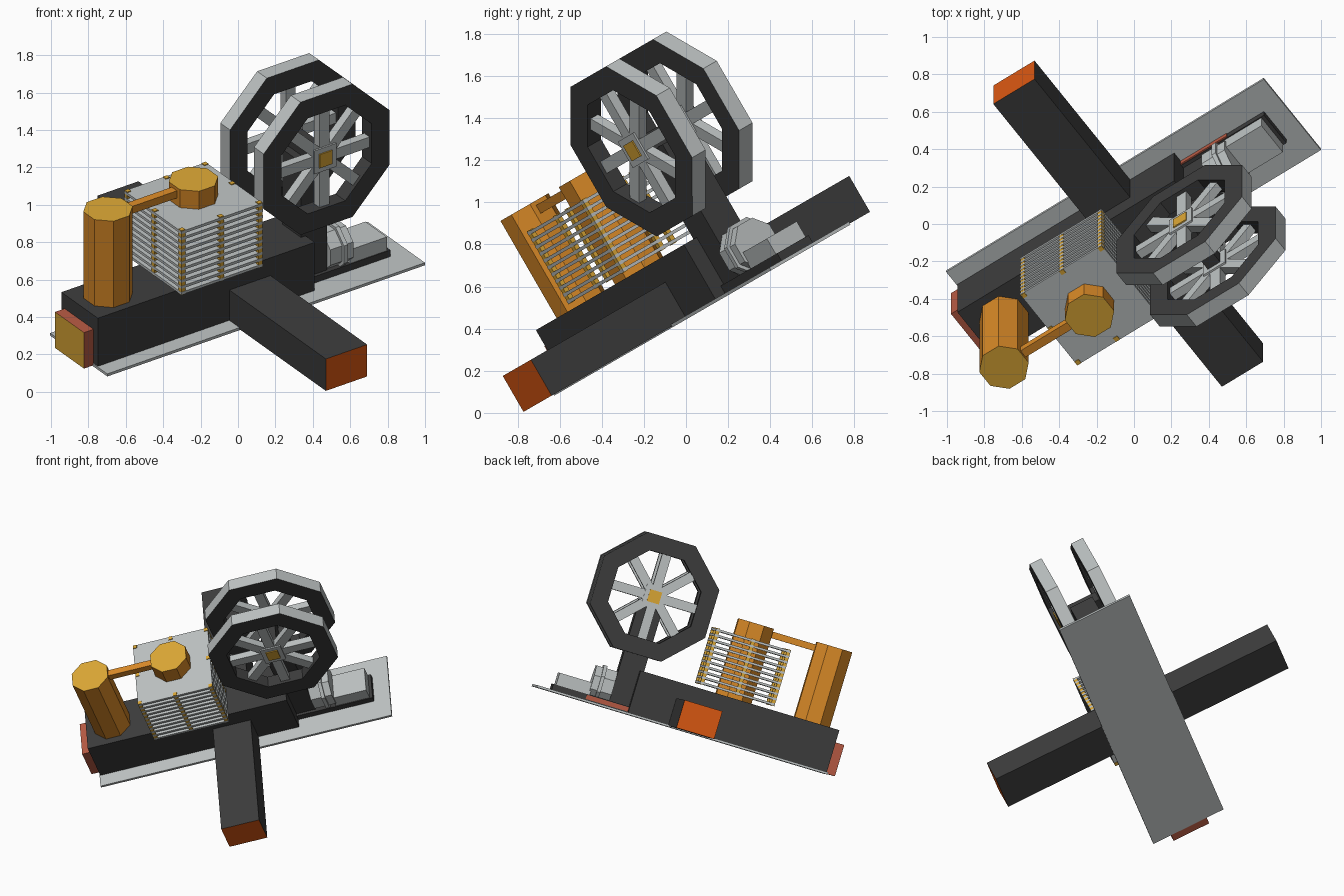
import bpy, bmesh, math
from mathutils import Matrix, Vector

if "Cube" in bpy.data.objects:
    bpy.data.objects.remove(bpy.data.objects["Cube"], do_unlink=True)

# The whole machine is yawed, then pitched forward
POSE = Matrix.Rotation(math.radians(30), 4, 'X') @ Matrix.Rotation(math.radians(35), 4, 'Z')
MID = 0.255          # centre line of the machine across its width
DECK = 0.40          # top of the base plate


def material(name, rgb):
    m = bpy.data.materials.new(name)
    m.use_nodes = True
    m.diffuse_color = (*rgb, 1)
    b = next(n for n in m.node_tree.nodes if n.type == 'BSDF_PRINCIPLED')
    b.inputs["Base Color"].default_value = (*rgb, 1)
    b.inputs["Roughness"].default_value = 0.6
    return m


SILVER = material("silver", (0.50, 0.53, 0.53))
DARK = material("charcoal", (0.045, 0.045, 0.045))
GOLD = material("gold", (0.70, 0.38, 0.035))
AMBER = material("amber", (0.69, 0.25, 0.02))
ORANGE = material("orange", (0.69, 0.095, 0.006))
BRICK = material("brick", (0.46, 0.10, 0.055))


def finish(name, bm, mats, rule=None):
    """Turn a bmesh into a posed object; rule picks a material by face normal."""
    bmesh.ops.recalc_face_normals(bm, faces=bm.faces)
    bm.normal_update()
    if rule:
        for f in bm.faces:
            f.material_index = rule(f)
    me = bpy.data.meshes.new(name)
    bm.to_mesh(me)
    bm.free()
    for m in mats:
        me.materials.append(m)
    ob = bpy.data.objects.new(name, me)
    bpy.context.collection.objects.link(ob)
    ob.matrix_world = POSE
    return ob


def add_box(bm, x, y, z, turn=None):
    size = [r[1] - r[0] for r in (x, y, z)]
    mid = [(r[1] + r[0]) / 2 for r in (x, y, z)]
    m = Matrix.Translation(mid) @ Matrix.Diagonal((*size, 1))
    bmesh.ops.create_cube(bm, size=1, matrix=(turn @ m) if turn else m)


def box(name, x, y, z, mats, rule=None):
    bm = bmesh.new()
    add_box(bm, x, y, z)
    return finish(name, bm, mats, rule)


def prism(name, centre, radius, depth, axis, mats, rule=None):
    """Eight-sided prism along axis 'X' or 'Z'."""
    bm = bmesh.new()
    turn = Matrix.Rotation(math.pi / 2, 4, 'Y') if axis == 'X' else Matrix()
    m = Matrix.Translation(centre) @ turn @ Matrix.Rotation(math.pi / 8, 4, 'Z')
    bmesh.ops.create_cone(bm, cap_ends=True, segments=8, radius1=radius,
                          radius2=radius, depth=depth, matrix=m)
    return finish(name, bm, mats, rule)


# Base plate, main body and cross beam
box("base_plate", (-0.86, 1.213), (-0.01, 0.523), (0.384, DECK), [SILVER])
box("main_body", (-0.855, 0.56), (0.085, 0.425), (DECK, 0.697), [DARK])
box("cross_beam", (0.003, 0.272), (-0.815, 1.316), (0.39, 0.587), [DARK, ORANGE],
    lambda f: int(abs(f.normal.y) > 0.9))
box("end_block", (-0.918, -0.855), (0.125, 0.395), (0.388, 0.61), [BRICK, GOLD],
    lambda f: int(f.normal.x < -0.9))

# Two tanks joined by a pipe
TANK_X = (-0.67, -0.112)
TANK_TOP = 1.23
for name, x in zip(("end_tank", "cooled_tank"), TANK_X):
    prism(name, (x, MID, (0.69 + TANK_TOP) / 2), 0.135, TANK_TOP - 0.69, 'Z',
          [AMBER, GOLD], lambda f: int(f.normal.z > 0.9))
box("tank_pipe", TANK_X, (MID - 0.024, MID + 0.024), (1.165, 1.21), [AMBER])

# Stack of cooling fins held by corner and mid-edge posts
HALF = 0.266
bm = bmesh.new()
for i in range(11):
    z = 0.728 + i * 0.0375
    add_box(bm, (TANK_X[1] - HALF, TANK_X[1] + HALF), (MID - HALF, MID + HALF), (z, z + 0.016))
finish("cooling_fins", bm, [SILVER])
bm = bmesh.new()
for i in (-1, 0, 1):
    for j in (-1, 0, 1):
        if i or j:
            x, y = TANK_X[1] + i * (HALF - 0.014), MID + j * (HALF - 0.014)
            add_box(bm, (x - 0.013, x + 0.013), (y - 0.013, y + 0.013), (0.725, 1.124))
finish("fin_posts", bm, [GOLD])

# Pair of spoked wheels on a post
HUB_X, HUB_Z = 0.615, 1.205
APOTHEM, HOLE, WIDTH = 0.41, 0.295, 0.09


def wheel(side, y, out):
    y0, y1 = y - WIDTH / 2, y + WIDTH / 2
    scale = 1 / math.cos(math.pi / 8)
    bm = bmesh.new()
    loops = []
    for k in range(8):
        t = math.pi / 8 + k * math.pi / 4
        loops.append([bm.verts.new((HUB_X + r * scale * math.cos(t), yy,
                                    HUB_Z + r * scale * math.sin(t)))
                      for r, yy in ((APOTHEM, y0), (APOTHEM, y1), (HOLE, y1), (HOLE, y0))])
    for k in range(8):
        p, q = loops[k], loops[(k + 1) % 8]
        for j in range(4):
            bm.faces.new((p[j], p[(j + 1) % 4], q[(j + 1) % 4], q[j]))
    hub = Vector((HUB_X, y, HUB_Z))

    def tread(f):
        d = f.calc_center_median() - hub
        return int(abs(f.normal.y) < 0.5 and math.hypot(d.x, d.z) > (APOTHEM + HOLE) / 2)

    finish(side + "_wheel_rim", bm, [DARK, SILVER], tread)
    # spokes and hub plate
    bm = bmesh.new()
    for k in range(8):
        turn = Matrix.Translation(hub) @ Matrix.Rotation(k * math.pi / 4, 4, 'Y')
        add_box(bm, (0.03, HOLE + 0.01), (-0.025, 0.025), (-0.032, 0.032), turn)
    add_box(bm, (HUB_X - 0.072, HUB_X + 0.072), (y - 0.035, y + 0.035),
            (HUB_Z - 0.072, HUB_Z + 0.072))
    finish(side + "_wheel_spokes", bm, [SILVER])
    box(side + "_hub_cap", (HUB_X - 0.042, HUB_X + 0.042),
        sorted((y + out * 0.03, y + out * 0.042)), (HUB_Z - 0.042, HUB_Z + 0.042), [GOLD])


wheel("front", MID - 0.157, -1)
wheel("back", MID + 0.157, 1)
box("wheel_post", (0.53, 0.70), (0.17, 0.34), (DECK, 1.16), [DARK])
box("wheel_axle", (HUB_X - 0.04, HUB_X + 0.04), (MID - 0.15, MID + 0.15),
    (HUB_Z - 0.05, HUB_Z + 0.04), [DARK])

# Motor on its bed
box("motor_bed", (0.56, 1.10), (0.15, 0.36), (DECK, 0.44), [DARK])
box("bed_strip", (0.56, 0.86), (0.36, 0.367), (0.405, 0.435), [BRICK])
prism("motor_body", (0.775, MID, 0.53), 0.125, 0.15, 'X', [SILVER])
prism("motor_flange", (0.79, MID, 0.53), 0.143, 0.025, 'X', [SILVER])
box("motor_housing", (0.84, 1.08), (0.155, 0.355), (0.44, 0.525), [SILVER])
